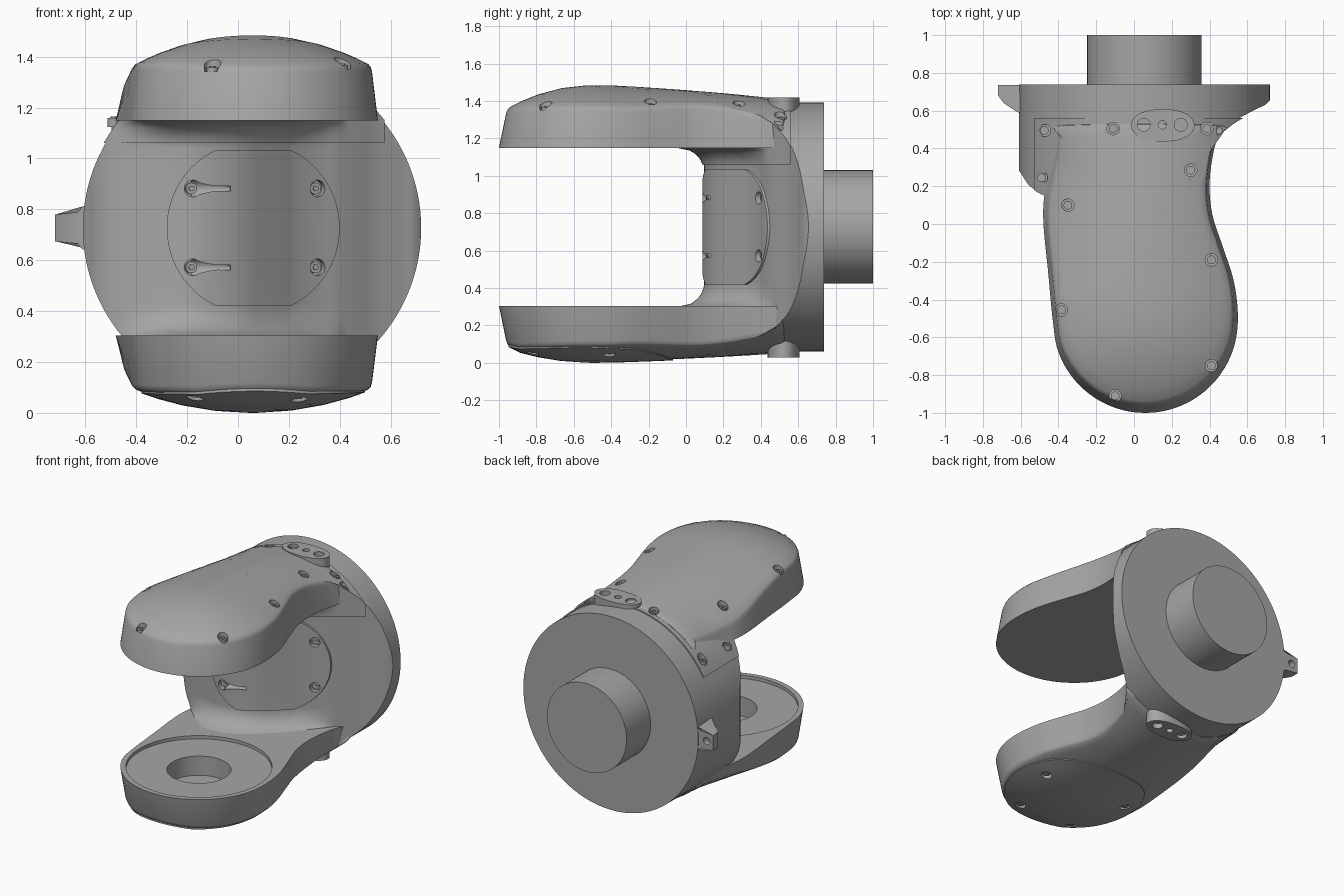
import bpy, bmesh, math
from mathutils import Vector

cube = bpy.data.objects.get("Cube")
if cube:
    bpy.data.objects.remove(cube, do_unlink=True)

CX, CZ, R = 0.055, 0.727, 0.665          # turning axis and flange radius
BULB = (0.06, -0.51)                     # centre of the round arm ends

grey = bpy.data.materials.new("satin grey")
grey.use_nodes = True
grey.diffuse_color = (0.38, 0.38, 0.38, 1)
grey.node_tree.nodes["Principled BSDF"].inputs["Base Color"].default_value = (0.38, 0.38, 0.38, 1)


def make(name, parts):
    """Each part is a list of rings, bridged in order and capped."""
    bm = bmesh.new()
    for rings in parts:
        vs = [[bm.verts.new(p) for p in ring] for ring in rings]
        n = len(vs[0])
        for a, b in zip(vs, vs[1:]):
            for i in range(n):
                j = (i + 1) % n
                bm.faces.new((a[i], a[j], b[j], b[i]))
        bm.faces.new(vs[0][::-1])
        bm.faces.new(vs[-1])
    bmesh.ops.recalc_face_normals(bm, faces=bm.faces)
    me = bpy.data.meshes.new(name)
    bm.to_mesh(me)
    bm.free()
    me.materials.append(grey)
    ob = bpy.data.objects.new(name, me)
    bpy.context.collection.objects.link(ob)
    return ob


def cyl(r, p0, p1, r2=None, seg=24):
    p0, p1 = Vector(p0), Vector(p1)
    q = (p1 - p0).to_track_quat('Z', 'Y')
    ang = [2 * math.pi * i / seg for i in range(seg)]
    return [[p + q @ Vector((rad * math.cos(a), rad * math.sin(a), 0)) for a in ang]
            for p, rad in ((p0, r), (p1, r if r2 is None else r2))]


def spline(pts, closed, steps=6):
    n, out = len(pts), []
    get = (lambda i: pts[i % n]) if closed else (lambda i: pts[max(0, min(n - 1, i))])
    for i in range(n if closed else n - 1):
        a, b, c, d = (Vector(get(i + k)) for k in (-1, 0, 1, 2))
        for s in range(steps):
            t = s / steps
            out.append(0.5 * (2 * b + (c - a) * t + (2 * a - 5 * b + 4 * c - d) * t * t
                              + (3 * b - a - 3 * c + d) * t ** 3))
    return out if closed else out + [Vector(pts[-1])]


def boolean(ob, cutter, op, keep=False):
    m = ob.modifiers.new("cut", 'BOOLEAN')
    m.object, m.operation, m.solver = cutter, op, 'EXACT'
    m.use_self = op == 'DIFFERENCE'
    ev = ob.evaluated_get(bpy.context.evaluated_depsgraph_get())
    me = bpy.data.meshes.new_from_object(ev)
    ob.modifiers.clear()
    ob.data = me
    if not keep:
        bpy.data.objects.remove(cutter, do_unlink=True)


# Crown line along the arm, as height above the axis
crown = spline([(-1, .60), (-.96, .63), (-.85, .685), (-.7, .735), (-.5, .758), (-.2, .745),
                (.2, .715), (.5, .685), (.8, .66)], False)


def surface(x, y, side):
    h = crown[-1].y
    for a, b in zip(crown, crown[1:]):
        if y <= b.x:
            h = a.y + (b.y - a.y) * max(0, y - a.x) / (b.x - a.x)
            break
    t = max(0, min(1, (y + 0.4) / 0.7))
    rad = 0.975 + (0.67 - 0.975) * t
    dx = min(abs(x - CX), rad * 0.95)
    drop = rad - math.sqrt(rad * rad - dx * dx)
    if side < 0:
        h = R + (h - R) * (0.6 if h > R else 1)
        drop *= 0.75 + 0.25 * t
    return CZ + side * (h - drop)


# Arm: peanut outline, drafted wall and crowned outer face
end = [(BULB[0] + .49 * math.cos(a), BULB[1] + .49 * math.sin(a))
       for a in (math.radians(-20 * k) for k in range(10))]
outline = spline([(.45, .56), (.46, .5), (.425, .4), (.4, .22), (.415, .05), (.47, -.12), (.53, -.31)]
                 + end + [(-.455, -.25), (-.478, -.02), (-.478, .12), (-.455, .25), (-.43, .4),
                          (-.41, .5), (-.38, .56)], True)


def arm(name, side):
    rings = [[(p.x, p.y, CZ + side * 0.423) for p in outline]]
    for s, dz in ((.955, -.02), (.945, -.006), (.925, 0), (.85, 0), (.75, 0), (.6, 0),
                  (.45, 0), (.3, 0), (.15, 0), (.03, 0)):
        ring = []
        for p in outline:
            x, y = 0.03 + (p.x - .03) * s, -0.15 + (p.y + .15) * s
            ring.append((x, y, surface(x, y, side) + side * dz))
        rings.append(ring)
    return make(name, [rings])


# Web between the arms, filleted into both
front = spline([(-.68, .38), (-.6, .27), (-.55, .2), (-.46, .15), (-.3, .108), (-.15, .1),
                (0, .155), (.12, .25), (.22, .34), (.31, .4), (.39, .442), (.46, .49),
                (.54, .55), (.64, .605), (.7, .635), (.75, .69)], False, 5)


def web(name, zmin=-.05, out=0.0):
    def ring(z):
        gap = max(0, min(1, (z - .3) / .13, (1.15 - z) / .11))
        f = .14 * (1 - math.sqrt(1 - (1 - gap) ** 2))
        pts = []
        for p in front:
            w = max(0, min(1, (p.x + .47) / .2, (.42 - p.x) / .2))
            pts.append((p.x + out * .7, p.y - out - f * w, z))
        return pts + [(.76, .74, z), (-.68, .74, z)]
    fillet = [i / 8 for i in range(9)]
    levels = [.3 + .13 * t for t in fillet] + [.6, .73, .88] + [1.04 + .11 * t for t in fillet] + [1.5]
    return make(name, [[ring(z) for z in [zmin] + [z for z in levels if z > zmin + .005]]])


def clip(ob, r, y0, y1):
    boolean(ob, make("clip", [cyl(r, (CX, y0, CZ), (CX, y1, CZ), seg=128)]), 'INTERSECT')


body = web("flange_and_web")
clip(body, R, -.3, .739)
cover = web("upper_cover_skirt", 1.06, .008)
clip(cover, R + .007, -.3, .56)
upper = arm("upper_arm", 1)
lower = arm("lower_arm", -1)

# Round service plate under the lower arm
service = make("service_plate", [[
    [(x, y, surface(x, y, -1) + dz) for x, y in
     ((BULB[0] + r * math.cos(a), BULB[1] + r * math.sin(a))
      for a in (2 * math.pi * i / 96 for i in range(96)))]
    for r, dz in ((.44, .03), (.44, -.006), (.38, -.006), (.28, -.006), (.16, -.006), (.02, -.006))]])

# Seat and bore in the lower arm
boolean(lower, make("seat", [cyl(.455, (*BULB, .282), (*BULB, .4), seg=96)]), 'DIFFERENCE')
boolean(lower, make("bore", [cyl(.2, (*BULB, .15), (*BULB, .4), seg=64)]), 'DIFFERENCE')

# Access plate on the front of the web
plate = web("access_plate", -.05, .009)
boolean(plate, make("clip", [cyl(.34, (.06, -.2, CZ), (.06, .52, CZ), seg=96)]), 'INTERSECT')
band = [[(x, y, z) for x, y in ((-.5, -.3), (.6, -.3), (.6, .6), (-.5, .6))]
        for z in (CZ - .307, CZ + .307)]
boolean(plate, make("clip", [band]), 'INTERSECT')

# Screw pockets and screws
drills, screws = [], []


def screw(p, d, depth=.03):
    p, d = Vector(p), Vector(d).normalized()
    drills.append(cyl(.033, p - d * depth, p + d * .08))
    screws.append(cyl(.023, p - d * (depth + .02), p - d * (depth - .016)))
    screws.append(cyl(.012, p - d * (depth + .02), p - d * (depth - .022), seg=6))


for x, y in ((-.475, .495), (-.11, .505), (.385, .505), (-.49, .245), (-.35, .1),
             (.3, .285), (.41, -.19), (-.385, -.455), (.41, -.75), (-.1, -.91)):
    screw((x, y, surface(x, y, 1)), (0, 0, 1))
for x, y in ((.37, -.41), (.24, -.82), (-.17, -.82), (-.265, -.405)):
    screw((x, y, surface(x, y, -1)), (0, 0, -1), .02)
for z in (CZ - .155, CZ + .155):
    screw((-.18, .1, z), (.2, -1, 0))
    screw((.31, .395, z), (.4, -1, 0))
    drills.append(cyl(.038, (-.18, .11, z), (-.03, .135, z), .012))
drills.append(cyl(.03, (.44, .5, 1.3), (.7, .5, 1.3)))
drill = make("drill", drills)
for ob in (body, cover, upper, lower, service, plate):
    boolean(ob, drill, 'DIFFERENCE', True)
bpy.data.objects.remove(drill, do_unlink=True)
parts = [body, cover, upper, lower, service, plate, make("screws", screws)]

# Rear shaft
parts.append(make("rear_shaft", [cyl(.303, (CX, .7, CZ), (CX, 1, CZ), seg=96)]))

# Dowel bosses above and below
for name, z0, z1 in (("upper_boss", 1.3, 1.42), ("lower_boss", .15, .03)):
    def lozenge(z):
        return [(.152 + .168 * math.copysign(abs(math.cos(a)) ** .8, math.cos(a)),
                 .522 + .085 * math.sin(a), z)
                for a in (2 * math.pi * i / 48 for i in range(48))]
    boss = make(name, [[lozenge(z0), lozenge(z1)]])
    d = math.copysign(.035, z1 - z0)
    holes = [cyl(r, (x, .525, z1 - d), (x, .525, z1 + d))
             for x, r in ((.052, .034), (.15, .022), (.248, .034))]
    boolean(boss, make("holes", holes), 'DIFFERENCE')
    parts.append(boss)

# Side lug with a cross hole
lug = make("side_lug", [[[(x, y, CZ + s * h) for x, y, h in
                          ((-.56, .57, .09), (-.61, .59, .085), (-.63, .6, .062), (-.69, .64, .056),
                           (-.72, .68, .052), (-.72, .735, .052), (-.63, .735, .062),
                           (-.56, .735, .09))]
                         for s in (-1, 1)]])
boolean(lug, make("hole", [cyl(.025, (-.672, .69, CZ), (-.672, .8, CZ))]), 'DIFFERENCE')
parts.append(lug)

# Smooth shading with crisp edges
for ob in bpy.context.view_layer.objects:
    ob.select_set(ob in parts)
bpy.context.view_layer.objects.active = body
bpy.ops.object.shade_smooth_by_angle(angle=math.radians(30))
